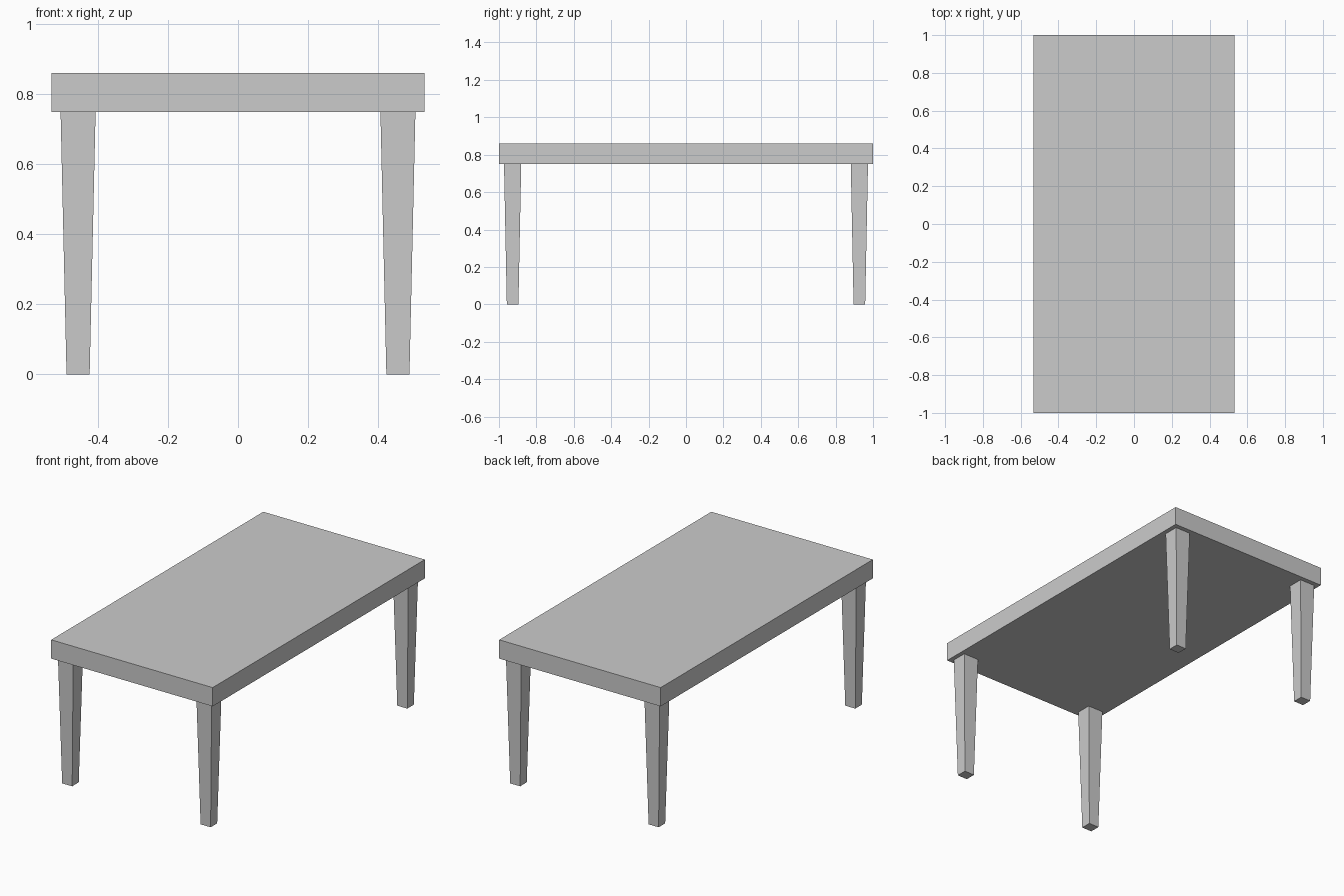
import bpy, bmesh
from mathutils import Vector

if "Cube" in bpy.data.objects:
    bpy.data.objects.remove(bpy.data.objects["Cube"])

TOP_Z, UNDER_Z = 0.861, 0.749


def frustum(name, center, bottom_half, top_half, z0, z1):
    """Box between z0 and z1 whose bottom and top may differ in size."""
    bm = bmesh.new()
    bmesh.ops.create_cube(bm, size=2)
    for v in bm.verts:
        up = v.co.z > 0
        hx, hy = top_half if up else bottom_half
        v.co = Vector((center[0] + v.co.x * hx, center[1] + v.co.y * hy, z1 if up else z0))
    mesh = bpy.data.meshes.new(name)
    bm.to_mesh(mesh)
    bm.free()
    obj = bpy.data.objects.new(name, mesh)
    bpy.context.collection.objects.link(obj)
    return obj


# Table top slab
frustum("table_top", (0, 0), (0.533, 1.0), (0.533, 1.0), UNDER_Z, TOP_Z)

# Four tapered legs
for sx, side in ((-1, "left"), (1, "right")):
    for sy, end in ((-1, "front"), (1, "back")):
        frustum(f"{end}_{side}_leg", (sx * 0.457, sy * 0.927),
                (0.033, 0.031), (0.05, 0.046), 0, UNDER_Z)
